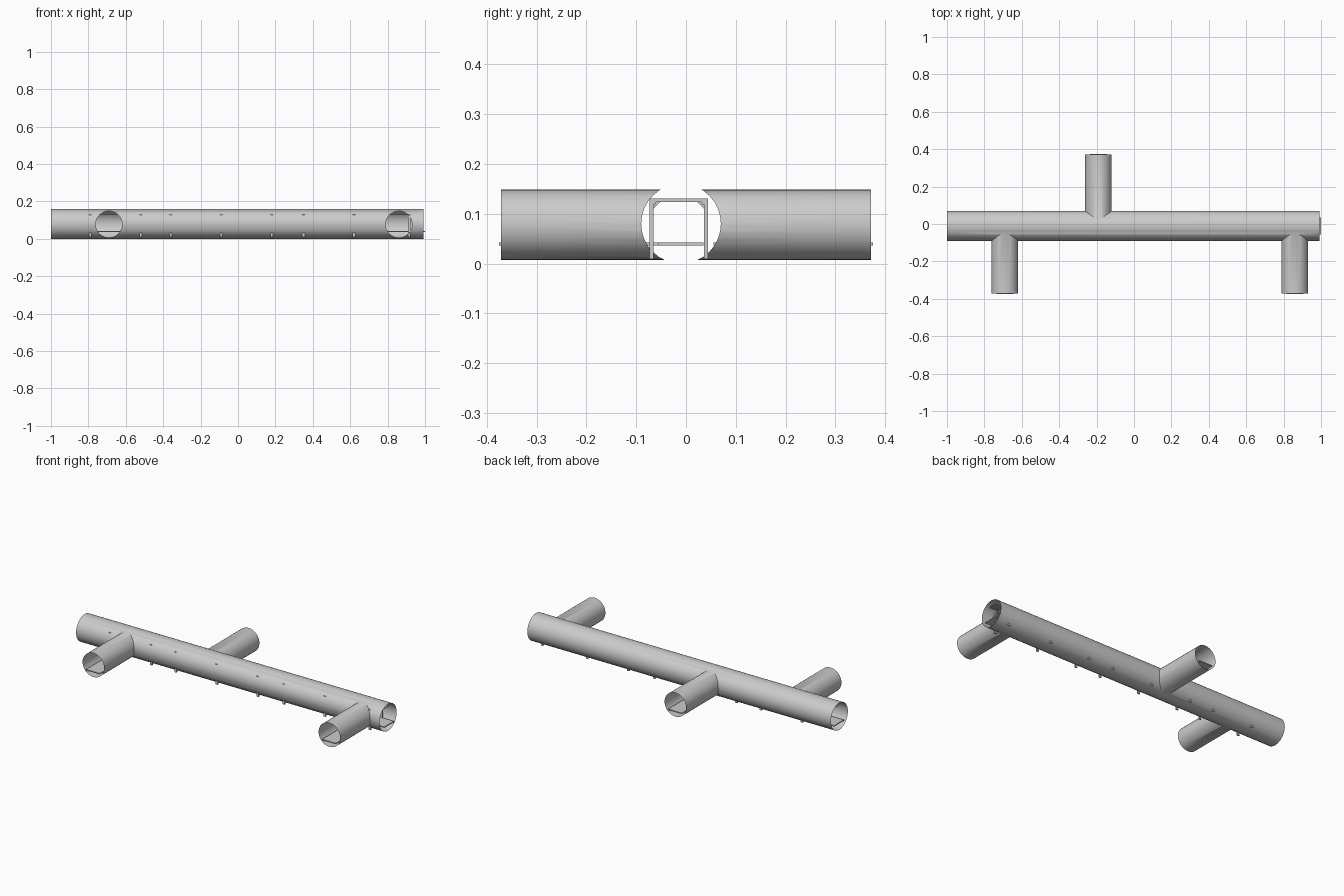
import bpy, bmesh, math
from mathutils import Vector

if "Cube" in bpy.data.objects:
    bpy.data.objects.remove(bpy.data.objects["Cube"])

CY = -0.01                                   # axis of the main tunnel in y
FRAMES = [-0.79, -0.52, -0.36, -0.09, 0.18, 0.35, 0.62, 0.915]
BRANCHES = [(-0.69, -1), (0.86, -1), (-0.19, 1)]


def finish(bm, name):
    me = bpy.data.meshes.new(name)
    bm.to_mesh(me)
    bm.free()
    ob = bpy.data.objects.new(name, me)
    bpy.context.collection.objects.link(ob)
    return ob


def add_box(bm, lo, hi):
    vs = bmesh.ops.create_cube(bm, size=1)['verts']
    for v in vs:
        v.co = Vector([lo[i] + (v.co[i] + 0.5) * (hi[i] - lo[i]) for i in range(3)])


def add_tube(bm, a, b, r, n, cap=True):
    a, b = Vector(a), Vector(b)
    q = (b - a).to_track_quat('Z', 'Y')
    vs = bmesh.ops.create_cone(bm, cap_ends=cap, segments=n, radius1=r, radius2=r,
                               depth=(b - a).length)['verts']
    for v in vs:
        v.co = q @ v.co + (a + b) / 2


def smooth(ob):
    bpy.ops.object.select_all(action='DESELECT')
    ob.select_set(True)
    bpy.context.view_layer.objects.active = ob
    bpy.ops.object.shade_smooth_by_angle(angle=math.radians(35))


# tunnel shell: union of solid cylinders, then open the ends
bm = bmesh.new()
add_tube(bm, (-1, CY, 0.08), (0.993, CY, 0.08), 0.08, 32)
shell = finish(bm, "tunnel_shell")
helpers = []
for x, s in BRANCHES:
    bm = bmesh.new()
    add_tube(bm, (x, CY, 0.078), (x, s * 0.371, 0.078), 0.071, 32)
    h = finish(bm, "branch_helper")
    h.hide_render = True
    helpers.append(h)
    m = shell.modifiers.new("join", 'BOOLEAN')
    m.operation, m.solver, m.object = 'UNION', 'EXACT', h
dg = bpy.context.evaluated_depsgraph_get()
bm = bmesh.new()
bm.from_object(shell, dg)
ends = [f for f in bm.faces
        if all(abs(v.co.x + 1) < 1e-4 for v in f.verts)
        or all(abs(v.co.x - 0.993) < 1e-4 for v in f.verts)
        or all(abs(abs(v.co.y) - 0.371) < 1e-4 for v in f.verts)]
bmesh.ops.delete(bm, geom=ends, context='FACES')
shell.modifiers.clear()
bm.to_mesh(shell.data)
bm.free()
for h in helpers:
    bpy.data.objects.remove(h)
smooth(shell)

# floor planks
bm = bmesh.new()
add_box(bm, (-0.998, -0.055, 0.036), (1.0, 0.035, 0.042))
finish(bm, "main_floor")
for x, s in BRANCHES:
    bm = bmesh.new()
    ys = sorted((s * 0.055, s * 0.375))
    add_box(bm, (x - 0.045, ys[0], 0.036), (x + 0.045, ys[1], 0.042))
    finish(bm, "branch_floor")

# support frames: two posts, a top beam, corner gussets with bolts
L, R, W = -0.0735, 0.0445, 0.007
for x in FRAMES:
    bm = bmesh.new()
    add_box(bm, (x - W, L, 0.009), (x + W, L + 0.008, 0.131))
    add_box(bm, (x - W, R - 0.008, 0.009), (x + W, R, 0.131))
    add_box(bm, (x - W, L, 0.124), (x + W, R, 0.131))
    for y, s in ((L + 0.008, 1), (R - 0.008, -1)):
        tri = [(y, 0.124), (y + s * 0.014, 0.124), (y, 0.11)]
        a = [bm.verts.new((x - 0.003, *p)) for p in tri]
        b = [bm.verts.new((x + 0.003, *p)) for p in tri]
        bm.faces.new(a)
        bm.faces.new(b[::-1])
        for i in range(3):
            j = (i + 1) % 3
            bm.faces.new((a[i], b[i], b[j], a[j]))
        add_tube(bm, (x - 0.009, y + s * 0.002, 0.122), (x + 0.009, y + s * 0.002, 0.122), 0.0035, 10)
    bmesh.ops.recalc_face_normals(bm, faces=bm.faces)
    finish(bm, "support_frame")

# ceiling pipes resting on the beams
bm = bmesh.new()
for i in range(6):
    y = -0.034 + i * 0.0084
    add_tube(bm, (-0.98, y, 0.135), (0.98, y, 0.135), 0.0038, 10, False)
smooth(finish(bm, "ceiling_pipes"))
